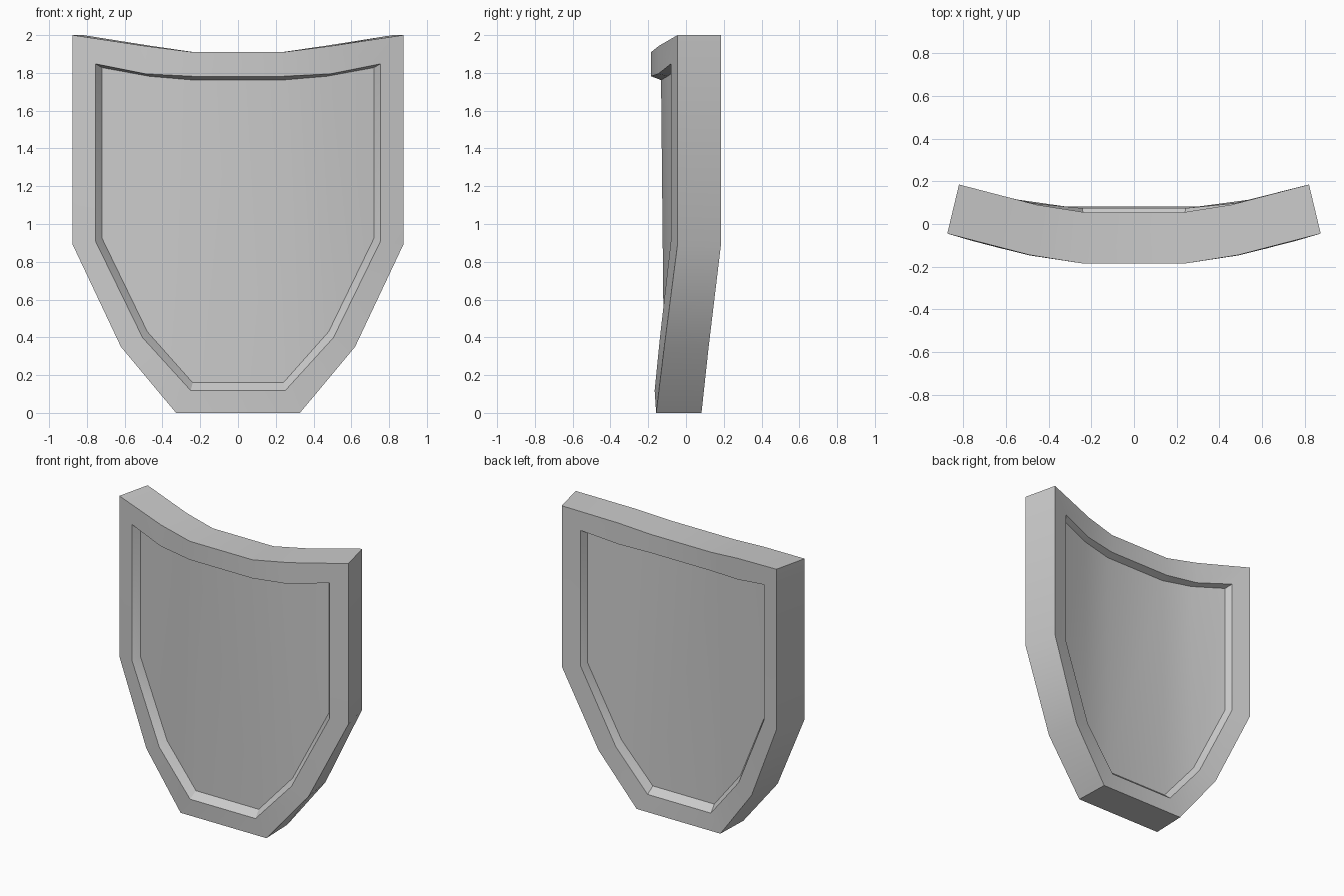
import bpy, bmesh

if "Cube" in bpy.data.objects:
    bpy.data.objects.remove(bpy.data.objects["Cube"])

# Half profiles on the front side: outer edge, inner rim edge, recessed floor
# Each: top points then bottom points, ordered from the side to the middle (x, y, z)
OUTER = [(.875, -.045, 2.0), (.49, -.145, 1.942), (.24, -.185, 1.91),
         (.875, -.045, .89), (.62, -.115, .35), (.328, -.158, 0)]
RIM = [(.755, -.08, 1.848), (.49, -.147, 1.795), (.24, -.185, 1.782),
       (.755, -.08, .91), (.505, -.138, .398), (.25, -.166, .118)]
FLOOR = [(.72, -.035, 1.828), (.47, -.097, 1.782), (.235, -.132, 1.762),
         (.72, -.035, .925), (.48, -.088, .43), (.24, -.116, .16)]

# Thickness direction for the side, shoulder and middle columns (x, y)
THICK = [(-.055, .23), (-.035, .235), (-.008, .24)]
FLOOR_THICK = [(-.04, .14), (-.025, .142), (-.005, .142)]


def back_of(half, offsets):
    return [(x + offsets[i % 3][0], y + offsets[i % 3][1], z)
            for i, (x, y, z) in enumerate(half)]


def loop(bm, half):
    """Mirror a half profile into a closed loop of 12 vertices."""
    top, bottom = half[:3], half[3:]
    flip = lambda pts: [(-x, y, z) for x, y, z in pts]
    pts = flip(top) + top[::-1] + bottom + flip(bottom)[::-1]
    return [bm.verts.new(p) for p in pts]


def bridge(bm, a, b):
    for i in range(12):
        j = (i + 1) % 12
        bm.faces.new((a[i], a[j], b[j], b[i]))


bm = bmesh.new()
fronts = [loop(bm, h) for h in (OUTER, RIM, FLOOR)]
backs = [loop(bm, back_of(OUTER, THICK)), loop(bm, back_of(RIM, THICK)),
         loop(bm, back_of(FLOOR, FLOOR_THICK))]

# Thick outer edge
bridge(bm, fronts[0], backs[0])

# Raised rim, sloped inner wall and curved recessed panel on both sides
for outer, rim, panel in (fronts, backs):
    bridge(bm, outer, rim)
    bridge(bm, rim, panel)
    for i in range(5):
        bm.faces.new((panel[i], panel[i + 1], panel[10 - i], panel[11 - i]))

bmesh.ops.recalc_face_normals(bm, faces=bm.faces)
mesh = bpy.data.meshes.new("shield")
bm.to_mesh(mesh)
bm.free()
shield = bpy.data.objects.new("shield", mesh)
bpy.context.collection.objects.link(shield)

# Smooth the gentle curve, keep the rim edges crisp
bpy.context.view_layer.objects.active = shield
shield.select_set(True)
bpy.ops.object.shade_smooth_by_angle(angle=0.5)
